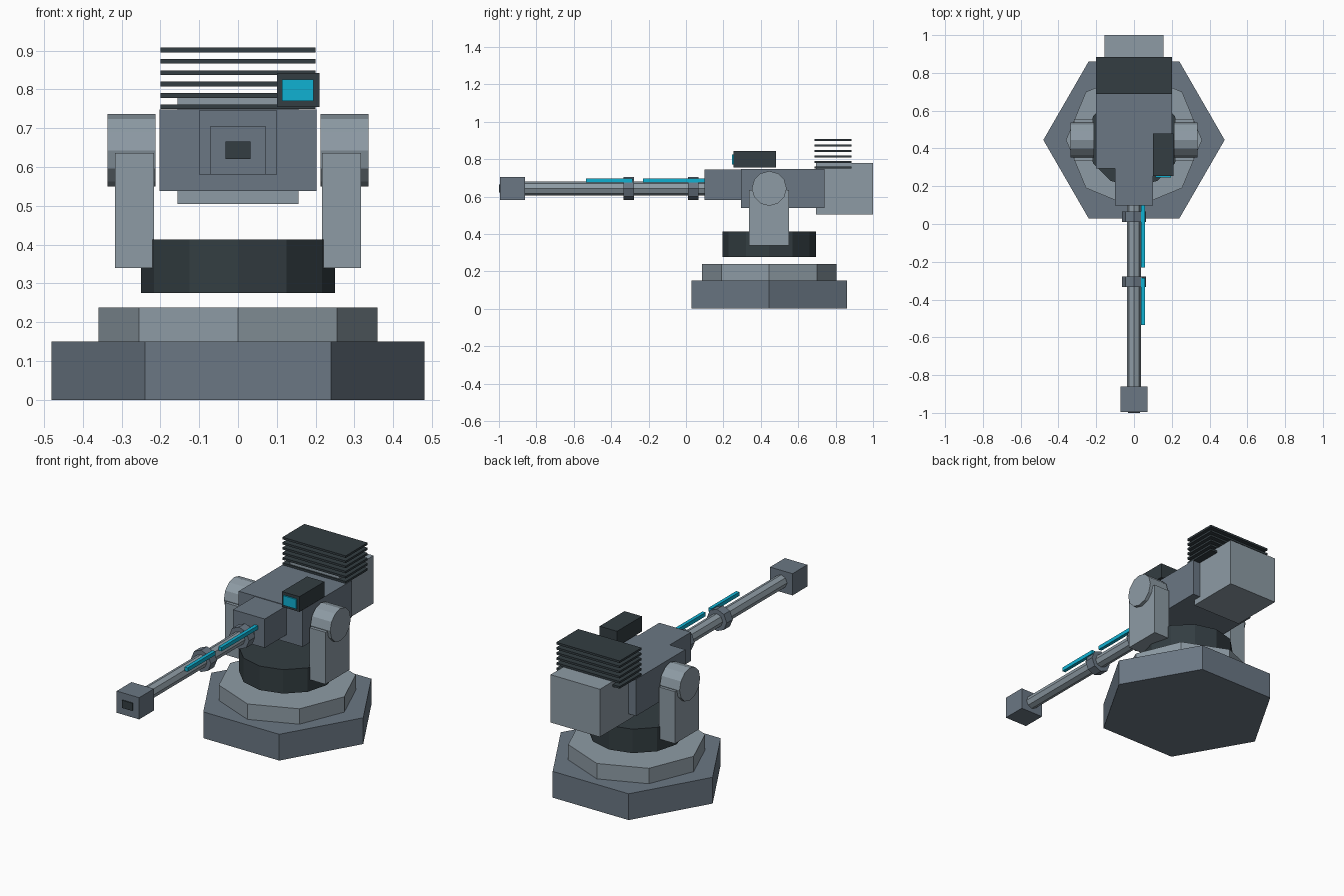
import bpy, bmesh, math
from mathutils import Matrix, Vector

cube = bpy.data.objects.get("Cube")
if cube:
    bpy.data.objects.remove(cube, do_unlink=True)


def material(name, r, g, b):
    m = bpy.data.materials.new(name)
    m.use_nodes = True
    m.diffuse_color = (r, g, b, 1)
    m.node_tree.nodes["Principled BSDF"].inputs["Base Color"].default_value = (r, g, b, 1)
    return m


STEEL = material("steel_grey", 0.145, 0.185, 0.23)
LIGHT = material("light_grey", 0.27, 0.33, 0.375)
DARK = material("dark_grey", 0.033, 0.047, 0.054)
GLOW = material("cyan_glow", 0.005, 0.44, 0.65)

PIVOT_Y = 0.445
AXIS_Z = 0.643
TURN = {
    "x": Matrix.Rotation(math.pi / 2, 4, "Y"),
    "y": Matrix.Rotation(math.pi / 2, 4, "X"),
    "z": Matrix.Identity(4),
}


def finish(name, bm, mat):
    mesh = bpy.data.meshes.new(name)
    bm.to_mesh(mesh)
    bm.free()
    mesh.materials.append(mat)
    obj = bpy.data.objects.new(name, mesh)
    bpy.context.collection.objects.link(obj)
    return obj


def box(name, xs, ys, zs, mat):
    """Box given by its extents along each axis."""
    spans = (xs, ys, zs)
    centre = Vector([(a + b) / 2 for a, b in spans])
    size = Vector([b - a for a, b in spans])
    bm = bmesh.new()
    bmesh.ops.create_cube(bm, size=1, matrix=Matrix.LocRotScale(centre, None, size))
    return finish(name, bm, mat)


def prism(name, sides, radius, centre, length, axis, mat):
    """Flat-sided cylinder along an axis, with a corner on its side direction."""
    bm = bmesh.new()
    spin = Matrix.Rotation(math.pi / 2, 4, "Z")
    bmesh.ops.create_cone(bm, cap_ends=True, segments=sides, radius1=radius, radius2=radius,
                          depth=length, matrix=Matrix.Translation(centre) @ TURN[axis] @ spin)
    return finish(name, bm, mat)


# Stepped base and turntable
prism("base_plate", 6, 0.48, (0, PIVOT_Y, 0.075), 0.15, "z", STEEL)
prism("base_step", 8, 0.36, (0, PIVOT_Y, 0.194), 0.088, "z", LIGHT)
prism("turntable", 12, 0.25, (0, PIVOT_Y, 0.344), 0.137, "z", DARK)

# Yoke arms and pivots on both sides
for side, label in ((1, "left"), (-1, "right")):
    xs = sorted((side * 0.217, side * 0.317))
    box(label + "_yoke_arm", xs, (0.336, 0.552), (0.339, 0.636), LIGHT)
    prism(label + "_pivot", 12, 0.093, (side * 0.274, PIVOT_Y, AXIS_Z), 0.124, "x", LIGHT)

# Gun housing, nose and counterweight
box("housing", (-0.202, 0.202), (0.295, 0.74), (0.538, 0.748), STEEL)
box("housing_nose", (-0.1, 0.1), (0.098, 0.295), (0.58, 0.745), STEEL)
box("counterweight", (-0.156, 0.156), (0.694, 1.0), (0.505, 0.778), LIGHT)

# Cooling fins
for i in range(6):
    z = 0.755 + i * 0.0293
    box(f"cooling_fin_{i + 1}", (-0.2, 0.2), (0.687, 0.885), (z - 0.006, z + 0.006), DARK)

# Sight with lens
box("sight", (0.1, 0.21), (0.255, 0.48), (0.755, 0.842), DARK)
box("sight_lens", (0.113, 0.195), (0.247, 0.255), (0.77, 0.825), GLOW)

# Barrel with collars and muzzle
prism("barrel", 8, 0.037, (0, -0.38, AXIS_Z), 0.98, "y", LIGHT)
for label, y in (("rear", 0.038), ("front", -0.306)):
    prism(label + "_collar", 8, 0.0625, (0, y, AXIS_Z), 0.055, "y", STEEL)
box("muzzle", (-0.071, 0.071), (-0.994, -0.86), (0.581, 0.705), STEEL)
box("bore", (-0.032, 0.032), (-1.0, -0.992), (0.621, 0.665), DARK)

# Glowing rails along the barrel
for label, ys in (("rear", (-0.23, 0.1)), ("front", (-0.535, -0.285))):
    box(label + "_rail", (0.037, 0.057), ys, (0.674, 0.696), GLOW)
